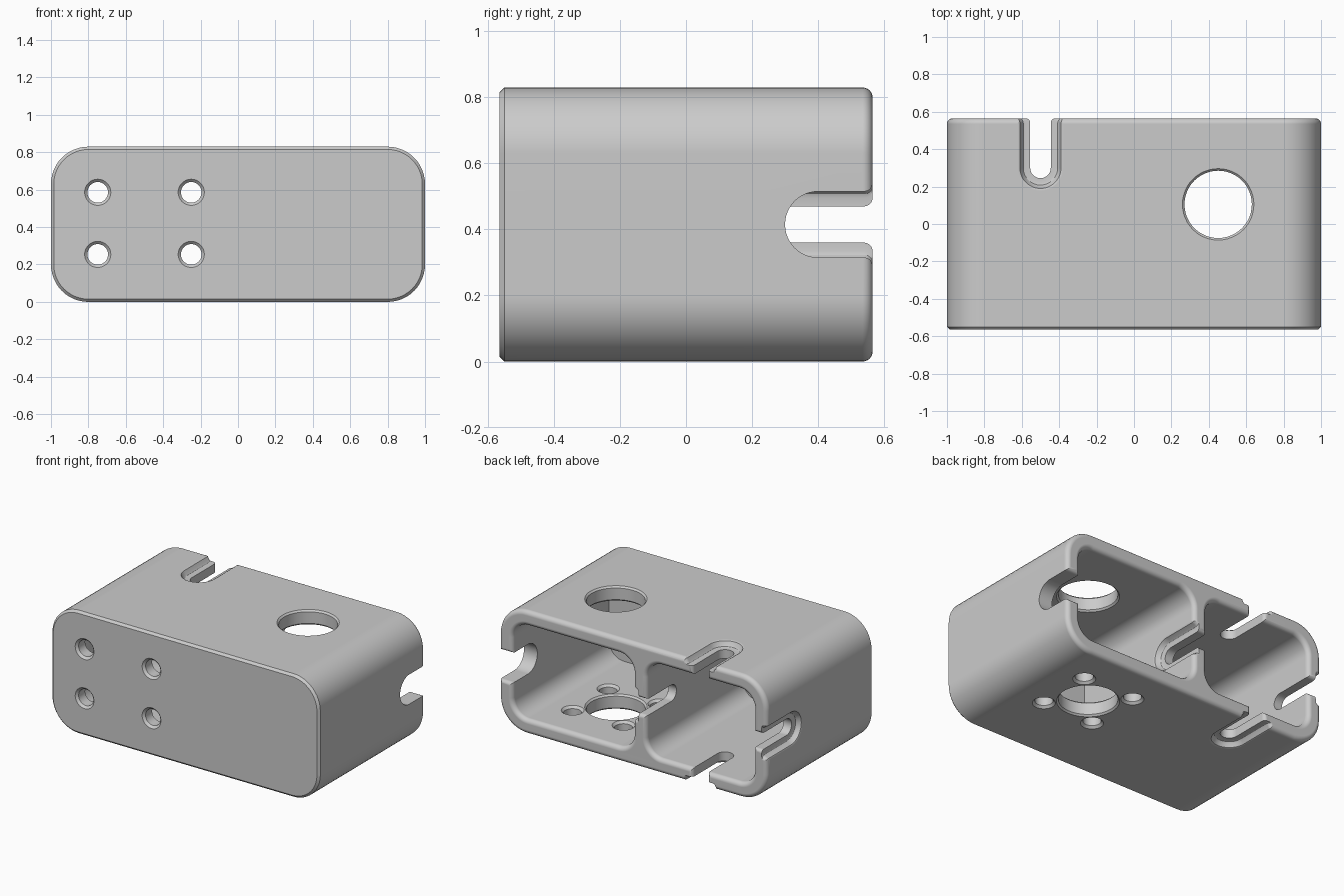
import bpy, bmesh
from math import sin, cos, pi, radians
from mathutils import Vector

cube = bpy.data.objects.get("Cube")
if cube:
    bpy.data.objects.remove(cube, do_unlink=True)

X, Y, Z = Vector((1, 0, 0)), Vector((0, 1, 0)), Vector((0, 0, 1))
HEIGHT, BACK, WALL, FILLET = 0.83, 0.565, 0.1, 0.03
MID = HEIGHT / 2

grey = bpy.data.materials.new("light grey")
grey.use_nodes = True
COLOUR = (0.6, 0.6, 0.6, 1)
grey.diffuse_color = COLOUR
grey.node_tree.nodes["Principled BSDF"].inputs["Base Color"].default_value = COLOUR


def loft(name, rings):
    """Closed solid skinned through rings of equal point count."""
    bm = bmesh.new()
    loops = [[bm.verts.new(p) for p in ring] for ring in rings]
    n = len(loops[0])
    for a, b in zip(loops, loops[1:]):
        for i in range(n):
            j = (i + 1) % n
            bm.faces.new((a[i], a[j], b[j], b[i]))
    bm.faces.new(loops[0])
    bm.faces.new(loops[-1])
    bmesh.ops.recalc_face_normals(bm, faces=bm.faces)
    mesh = bpy.data.meshes.new(name)
    bm.to_mesh(mesh)
    bm.free()
    mesh.materials.append(grey)
    obj = bpy.data.objects.new(name, mesh)
    bpy.context.collection.objects.link(obj)
    return obj


def arc(cx, cy, r, start, end, steps):
    span = end - start
    return [(cx + r * cos(radians(start + span * i / steps)),
             cy + r * sin(radians(start + span * i / steps))) for i in range(steps + 1)]


def round_rect(x0, x1, z0, z1, r, y, grow):
    """Rounded rectangle in the xz plane, offset outward by grow."""
    pts = []
    for k, (x, z) in enumerate(((x1 - r, z1 - r), (x0 + r, z1 - r),
                                (x0 + r, z0 + r), (x1 - r, z0 + r))):
        pts += arc(x, z, r + grow, 90 * k, 90 * k + 90, 12)
    return [Vector((x, y, z)) for x, z in pts]


def cavity(name, x0, x1):
    """Pocket open at the back with a rounded mouth."""
    steps = [(-BACK + WALL, 0)]
    steps += [(BACK - FILLET + FILLET * sin(radians(a)), FILLET * (1 - cos(radians(a))))
              for a in range(0, 91, 15)]
    steps.append((BACK + 0.1, FILLET))
    return loft(name, [round_rect(x0, x1, WALL, HEIGHT - WALL, 0.11, y, g) for y, g in steps])


def slot(name, origin, normal, across, centre_y, levels, flare=0.025):
    """U-shaped cutter open at the back; levels are (height along normal, half width)."""
    rings = []
    for w, hw in levels:
        half = arc(0, centre_y, hw, 270, 360, 12)
        half += arc(hw + flare, BACK - flare, flare, 180, 90, 5)
        half.append((hw + flare, BACK + 0.1))
        outline = half + [(-a, b) for a, b in reversed(half[1:])]
        rings.append([origin + across * a + Y * b + normal * w for a, b in outline])
    return loft(name, rings)


def hole(name, origin, normal, r, chamfer):
    """Round cutter through one wall, chamfered on both faces."""
    u = normal.orthogonal().normalized()
    v = normal.cross(u)
    levels = [(0.05, r + chamfer), (0, r + chamfer), (-chamfer, r),
              (chamfer - WALL, r), (-WALL, r + chamfer), (-WALL - 0.05, r + chamfer)]
    return loft(name, [[origin + normal * w + (u * cos(t) + v * sin(t)) * rad
                        for t in (2 * pi * i / 48 for i in range(48))] for w, rad in levels])


# Outer shell: chamfered front edge, rounded back edge
profile = [(-BACK, -0.015), (-BACK + 0.015, 0)]
profile += [(BACK - FILLET + FILLET * sin(radians(a)), FILLET * (cos(radians(a)) - 1))
            for a in range(0, 91, 15)]
housing = loft("housing", [round_rect(-1, 1, 0, HEIGHT, 0.2, y, g) for y, g in profile])

# Two compartments with a divider between them
cutters = [cavity("small_cavity", -1 + WALL, -WALL), cavity("large_cavity", 0, 1 - WALL)]

# Recessed cable slots around the small compartment
recess = [(0.05, 0.122), (0, 0.122), (-0.006, 0.110), (-0.026, 0.100),
          (-0.036, 0.092), (-0.04, 0.080), (-0.04, 0.055), (-0.16, 0.055)]
for name, origin, normal, across in (
        ("top_slot", Vector((-0.5, 0, HEIGHT)), Z, X),
        ("bottom_slot", Vector((-0.5, 0, 0)), -Z, X),
        ("right_slot", Vector((-1, 0, MID)), -X, Z),
        ("divider_slot", Vector((0, 0, MID)), X, Z)):
    cutters.append(slot(name, origin, normal, across, 0.3, recess))

# Plain wide slot in the left wall
cutters.append(slot("left_slot", Vector((1, 0, MID)), X, Z, 0.4, [(0.1, 0.1), (-0.2, 0.1)]))

# Large openings, the ring of four below, and the front mounting holes
cutters.append(hole("top_opening", Vector((0.45, 0.105, HEIGHT)), Z, 0.18, 0.011))
cutters.append(hole("bottom_opening", Vector((0.45, 0.105, 0)), -Z, 0.18, 0.011))
for sx in (-1, 1):
    for s in (-1, 1):
        cutters.append(hole("base_hole", Vector((0.45 + sx * 0.19, 0.105 + s * 0.19, 0)),
                            -Z, 0.055, 0.015))
        cutters.append(hole("front_hole", Vector((-0.5 + sx * 0.25, -BACK, 0.42 + s * 0.166)),
                            -Y, 0.055, 0.015))

bpy.ops.object.select_all(action="DESELECT")
housing.select_set(True)
bpy.context.view_layer.objects.active = housing
for cutter in cutters:
    cutter.hide_render = True
    mod = housing.modifiers.new(cutter.name, "BOOLEAN")
    mod.operation = "DIFFERENCE"
    mod.solver = "EXACT"
    mod.object = cutter
    bpy.ops.object.modifier_apply(modifier=mod.name)
    bpy.data.objects.remove(cutter, do_unlink=True)

bpy.ops.object.shade_smooth_by_angle(angle=radians(30))
weighted = housing.modifiers.new("weighted_normals", "WEIGHTED_NORMAL")
weighted.keep_sharp = True
